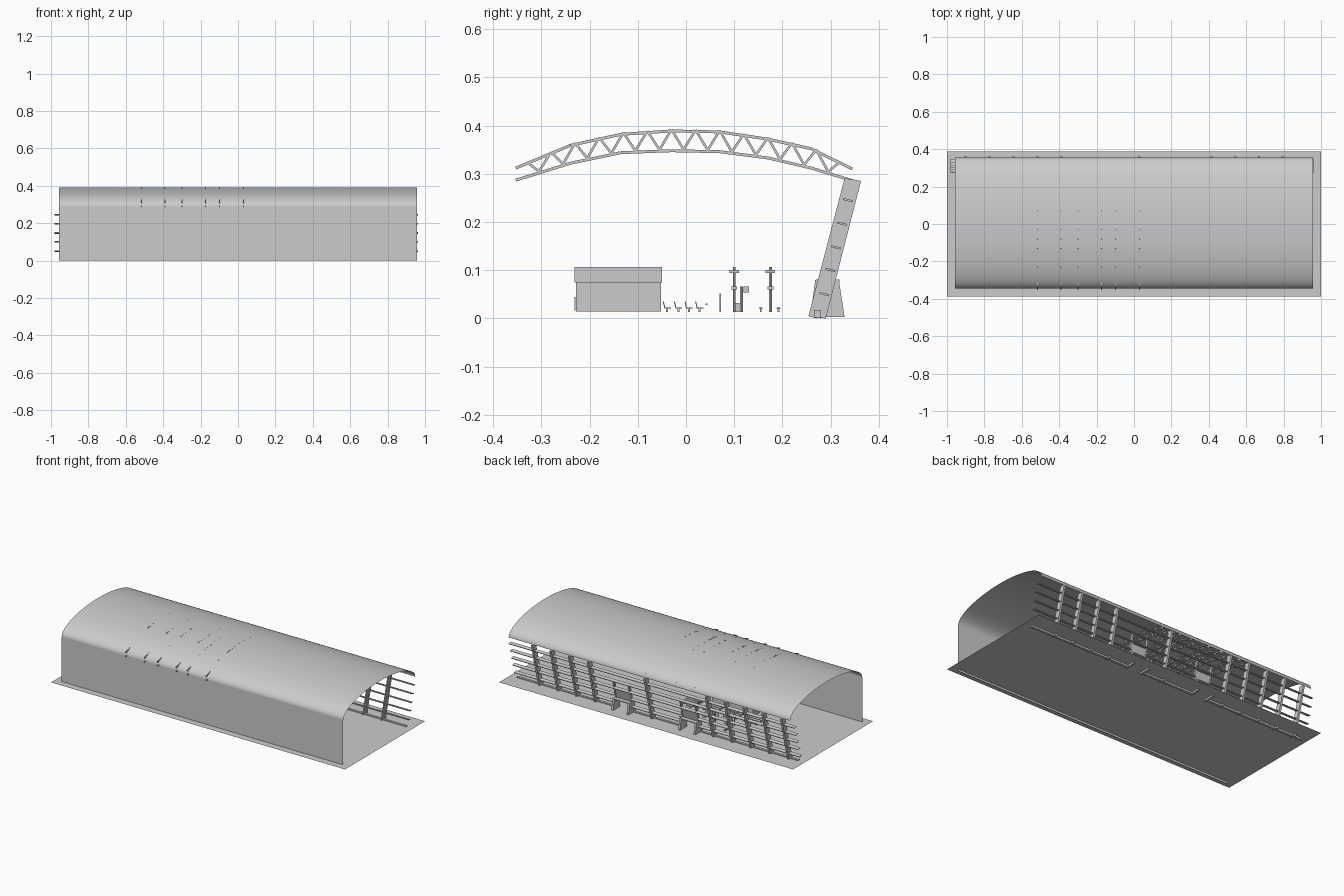
import bpy, bmesh, math
from mathutils import Vector

if "Cube" in bpy.data.objects:
    bpy.data.objects.remove(bpy.data.objects["Cube"])

L = 0.957          # half length of the hall
FLOOR = 0.013      # floor level
SLANT = 0.25       # rear wall lean, dy per dz


def mesh(name, verts, faces, smooth=False):
    me = bpy.data.meshes.new(name)
    me.from_pydata([tuple(v) for v in verts], [], faces)
    me.update()
    ob = bpy.data.objects.new(name, me)
    bpy.context.collection.objects.link(ob)
    for p in me.polygons:
        p.use_smooth = smooth
    return ob


def prism(name, profile, x0, x1):
    """Extrude a (y, z) profile along x."""
    n = len(profile)
    v = [(x, y, z) for x in (x0, x1) for y, z in profile]
    f = [(i, (i + 1) % n, n + (i + 1) % n, n + i) for i in range(n)]
    f += [tuple(reversed(range(n))), tuple(range(n, 2 * n))]
    ob = mesh(name, v, f)
    bm = bmesh.new()
    bm.from_mesh(ob.data)
    bmesh.ops.recalc_face_normals(bm, faces=bm.faces)
    bm.to_mesh(ob.data)
    bm.free()
    return ob


def box(name, x0, x1, y0, y1, z0, z1):
    return prism(name, [(y0, z0), (y1, z0), (y1, z1), (y0, z1)], x0, x1)


def sheet(name, profile, x0, x1, smooth=False):
    """Open surface swept along x."""
    n = len(profile)
    v = [(x, y, z) for x in (x0, x1) for y, z in profile]
    return mesh(name, v, [(i, i + 1, n + i + 1, n + i) for i in range(n - 1)], smooth)


def bar(name, a, b, x, w, t):
    """Straight bar in the yz plane, w deep and t wide along x."""
    a, b = Vector(a), Vector(b)
    d = (b - a).normalized()
    s = Vector((-d.y, d.x)) * w / 2
    return prism(name, [a - s, b - s, b + s, a + s], x - t / 2, x + t / 2)


def cylinder(name, x, y, z0, z1, r):
    bpy.ops.mesh.primitive_cylinder_add(vertices=12, radius=r, depth=z1 - z0,
                                        location=(x, y, (z0 + z1) / 2))
    ob = bpy.context.object
    ob.name = name
    bpy.ops.object.shade_smooth_by_angle()
    return ob


# floor and front wall
mesh("floor", [(-1, -.388, FLOOR), (1, -.388, FLOOR), (1, .388, FLOOR), (-1, .388, FLOOR)],
     [(0, 1, 2, 3)])
sheet("front_wall", [(-.345, 0), (-.345, .29)], -L, L)

# elliptical vaulted roof
arc = [math.pi * (1 - i / 40) for i in range(41)]
sheet("roof", [(.35 * math.cos(a) + .005, .288 + .104 * math.sin(a)) for a in arc], -L, L, True)

# roof trusses, which break through the roof skin
TOP = [(-.353, .315), (-.24, .362), (-.135, .385), (-.03, .392), (.07, .39),
       (.17, .375), (.26, .355), (.345, .313)]
BOT = [(-.353, .29), (-.24, .325), (-.135, .347), (-.03, .351), (.07, .349),
       (.17, .336), (.26, .315), (.348, .288)]


def along(pts, y):
    for (a, za), (b, zb) in zip(pts, pts[1:]):
        if y <= b:
            return (y, za + (zb - za) * (y - a) / (b - a))
    return pts[-1]


for x in (-.516, -.39, -.30, -.173, -.098, .03):
    for name, pts in (("truss_top_chord", TOP), ("truss_bottom_chord", BOT)):
        for a, b in zip(pts, pts[1:]):
            bar(name, (a[0], a[1] - .003), (b[0], b[1] - .003), x, .006, .006)
    n = 26
    nodes = [along((TOP, BOT)[i % 2], -.33 + .65 * i / n) for i in range(n + 1)]
    for a, b in zip(nodes, nodes[1:]):
        bar("truss_web", a, b, x, .005, .005)

# leaning rear columns
for x in (-.9, -.772, -.644, -.516, -.388, .03, .414, .542, .668, .794):
    prism("rear_column", [(.254, .005), (.272, 0), (.345, .288), (.329, .291)], x - .003, x + .003)
    prism("rear_column_flange", [(.272, .002), (.29, 0), (.363, .285), (.345, .289)],
          x - .006, x + .006)

# rear louvres, the lower ones broken at the two doorways
DOORS = (-.235, .22)
for i, z in enumerate((.05, .1, .147, .196, .245)):
    y = .275 + SLANT * z
    if i < 2:
        runs = [(-.98, -.29), (-.18, .165), (.275, .963)]
    else:
        runs = [(-.98, .963)]
    for a, b in runs:
        prism("louvre", [(y - .011, z + .001), (y + .009, z - .004),
                         (y + .01, z), (y - .01, z + .005)], a, b)

# sill along the foot of the rear wall
for a, b in ((-.957, -.29), (-.18, .165), (.275, .957)):
    box("rear_sill", a, b, .266, .28, .002, .018)

# door portals
for d in DOORS:
    for s in (-1, 1):
        x = d + s * .052
        prism("door_side", [(.258, .003), (.329, .003), (.317, .08), (.268, .08)], x - .006, x + .006)
        bar("door_post", (.268, .005), (.314, .195), x, .016, .008)
    box("door_canopy", d - .058, d + .058, .27, .318, .076, .081)
    prism("door_head", [(.283, .08), (.291, .08), (.307, .14), (.299, .14)], d - .058, d + .058)

# kiosk inside the hall
box("kiosk_body", -.42, -.14, -.228, -.052, .015, .075)
box("kiosk_fascia", -.424, -.136, -.231, -.05, .075, .107)
box("kiosk_counter", -.40, -.16, -.231, -.21, .017, .045)

# rows of seats
for y in (-.045, -.022, 0, .022):
    for x in (-.46, -.32, -.18, -.04):
        box("seat", x - .045, x + .045, y, y + .014, .021, .023)
        prism("seat_back", [(y, .022), (y + .002, .022), (y - .001, .035), (y - .003, .035)],
              x - .045, x + .045)
        for s in (-.04, .04):
            box("seat_leg", x + s - .002, x + s + .002, y + .004, y + .008, FLOOR, .021)
box("seat_rail", -.1, .0, .04, .045, .028, .031)

# information stands and posts
for y in (.1, .175):
    for x in (-.4, -.15):
        cylinder("sign_post", x, y, FLOOR, .107, .003)
        box("sign_head", x - .02, x + .02, y - .01, y + .01, .094, .101)
        box("sign_bracket", x - .01, x + .01, y - .006, y + .006, .06, .066)
for x in (-.35, -.25, -.2):
    box("notice_board", x - .02, x + .02, .07, .073, FLOOR, .052)
    box("ticket_machine", x - .008, x + .008, .103, .113, FLOOR, .032)
cylinder("clock_post", -.28, .115, FLOOR, .066, .003)
box("clock_head", -.285, -.275, .119, .131, .054, .066)
for y in (.155, .192):
    for x in (-.4, -.3, -.2, -.1):
        box("stool_top", x - .01, x + .01, y - .004, y + .004, .021, .023)
        box("stool_leg", x - .002, x + .002, y - .002, y + .002, FLOOR, .021)
